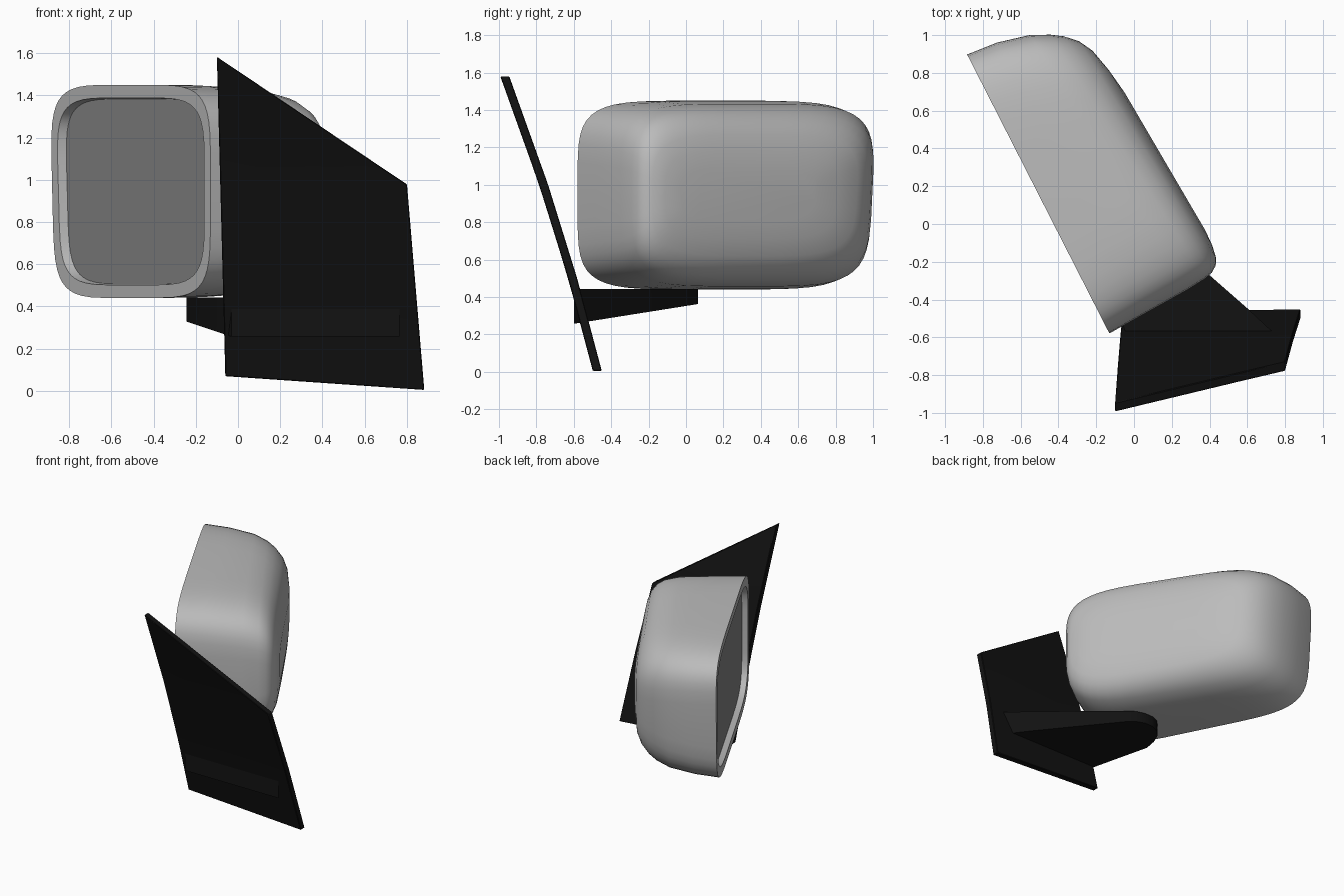
import bpy, bmesh, math
from mathutils import Vector

if "Cube" in bpy.data.objects:
    bpy.data.objects.remove(bpy.data.objects["Cube"])

def material(name, v):
    m = bpy.data.materials.new(name)
    m.diffuse_color = (v, v, v, 1)
    m.use_nodes = True
    m.node_tree.nodes["Principled BSDF"].inputs["Base Color"].default_value = m.diffuse_color
    return m

BLACK = material("black_plastic", 0.006)
SHELL = material("shell_grey", 0.5)
GLASS = material("mirror_grey", 0.25)

def finish(name, bm, mat, angle=35):
    bmesh.ops.recalc_face_normals(bm, faces=bm.faces)
    me = bpy.data.meshes.new(name)
    bm.to_mesh(me)
    bm.free()
    ob = bpy.data.objects.new(name, me)
    bpy.context.collection.objects.link(ob)
    me.materials.append(mat)
    bpy.ops.object.select_all(action='DESELECT')
    ob.select_set(True)
    bpy.context.view_layer.objects.active = ob
    bpy.ops.object.shade_smooth_by_angle(angle=math.radians(angle))
    return ob

# Housing frame: U runs along the opening, D goes into the depth
ORIGIN = Vector((-0.13, -0.58, 0.945))
U = Vector((-0.4545, 0.891, 0))
D = Vector((0.891, 0.4545, 0))
N = 48

def spow(v, e):
    return math.copysign(abs(v) ** e, v)

def ring(bm, d0, u0, d1, u1, h, n=5.2):
    """Rounded-rectangle section, tilted from depth d0 at u0 to d1 at u1."""
    out = []
    for i in range(N):
        a = 2 * math.pi * (i + 0.5) / N
        p, q = spow(math.cos(a), 2 / n), spow(math.sin(a), 2 / n)
        t = (p + 1) / 2
        u = u0 + (u1 - u0) * t + 0.025 * q * max(p, 0)
        out.append(bm.verts.new(ORIGIN + U * u + D * (d0 + (d1 - d0) * t) + Vector((0, 0, h * q))))
    return out

def loft(bm, rings):
    for a, b in zip(rings, rings[1:]):
        for i in range(N):
            j = (i + 1) % N
            bm.faces.new((a[i], a[j], b[j], b[i]))

# Housing: recessed lip, rim, then shell closing at the rounded back
bm = bmesh.new()
sections = [
    (.045, .07, .045, 1.575, .438), (0, .065, 0, 1.585, .443),
    (0, 0, 0, 1.65, .505), (.2, .008, .17, 1.635, .503, 4.8),
    (.47, .018, .344, 1.592, .488, 4.5), (.58, .028, .44, 1.545, .462, 4.3),
    (.63, .04, .50, 1.505, .43, 4.2), (.665, .065, .56, 1.445, .385, 4),
    (.685, .10, .60, 1.37, .325, 4), (.697, .17, .63, 1.24, .235, 4),
    (.70, .26, .65, 1.10, .14, 4)]
rings = [ring(bm, *s) for s in sections]
loft(bm, rings)
bm.faces.new(rings[-1])
finish("mirror_housing", bm, SHELL)

# Mirror glass at the bottom of the recess
bm = bmesh.new()
bm.faces.new(ring(bm, .042, .068, .042, 1.58, .44))
finish("mirror_glass", bm, GLASS)

# Mounting plate: leaning, slightly curved four-sided panel
def plate_y(z):
    pts = [(-1, -.22), (0, -.497), (.5, -.63), (1, -.785), (1.6, -1.0)]
    for (z0, y0), (z1, y1) in zip(pts, pts[1:]):
        if z <= z1:
            return y0 + (y1 - y0) * (z - z0) / (z1 - z0)
    return pts[-1][1]

bm = bmesh.new()
ROWS, COLS = 8, 4
BL, BR, TL, TR = (Vector(c) for c in ((-.06, .07), (.882, .005), (-.1, 1.582), (.8, .978)))
layers = []
for off in (0, .048):
    grid = []
    for r in range(ROWS + 1):
        l, rt = BL.lerp(TL, r / ROWS), BR.lerp(TR, r / ROWS)
        row = []
        for c in range(COLS + 1):
            p = l.lerp(rt, c / COLS)
            row.append(bm.verts.new((p.x, plate_y(p.y) + off, p.y)))
        grid.append(row)
    for r in range(ROWS):
        for c in range(COLS):
            bm.faces.new((grid[r][c], grid[r][c + 1], grid[r + 1][c + 1], grid[r + 1][c]))
    layers.append(grid)

def border(g):
    return (g[0] + [row[-1] for row in g[1:]] + g[-1][-2::-1]
            + [row[0] for row in g[-2:0:-1]])

f, b = border(layers[0]), border(layers[1])
for i in range(len(f)):
    j = (i + 1) % len(f)
    bm.faces.new((f[i], f[j], b[j], b[i]))
plate = finish("mounting_plate", bm, BLACK, 25)
bev = plate.modifiers.new("soft_edge", 'BEVEL')
bev.width, bev.segments, bev.angle_limit = .004, 1, math.radians(40)

# Support arm: lobe-shaped plan with flat top and rising underside
plan = [(-.03, -.6), (.765, -.6), (.61, -.455), (.41, -.28), (.08, .005),
        (.02, .045), (-.05, .065), (-.12, .063), (-.18, .038), (-.22, -.005),
        (-.242, -.07), (-.245, -.15)]
bm = bmesh.new()
top = [bm.verts.new((x, y, .442)) for x, y in plan]
low = [bm.verts.new((x, y, .257 + .159 * (y + .6))) for x, y in plan]
bm.faces.new(top)
bm.faces.new(low)
for i in range(len(plan)):
    j = (i + 1) % len(plan)
    bm.faces.new((top[i], top[j], low[j], low[i]))
finish("support_arm", bm, BLACK, 40)
